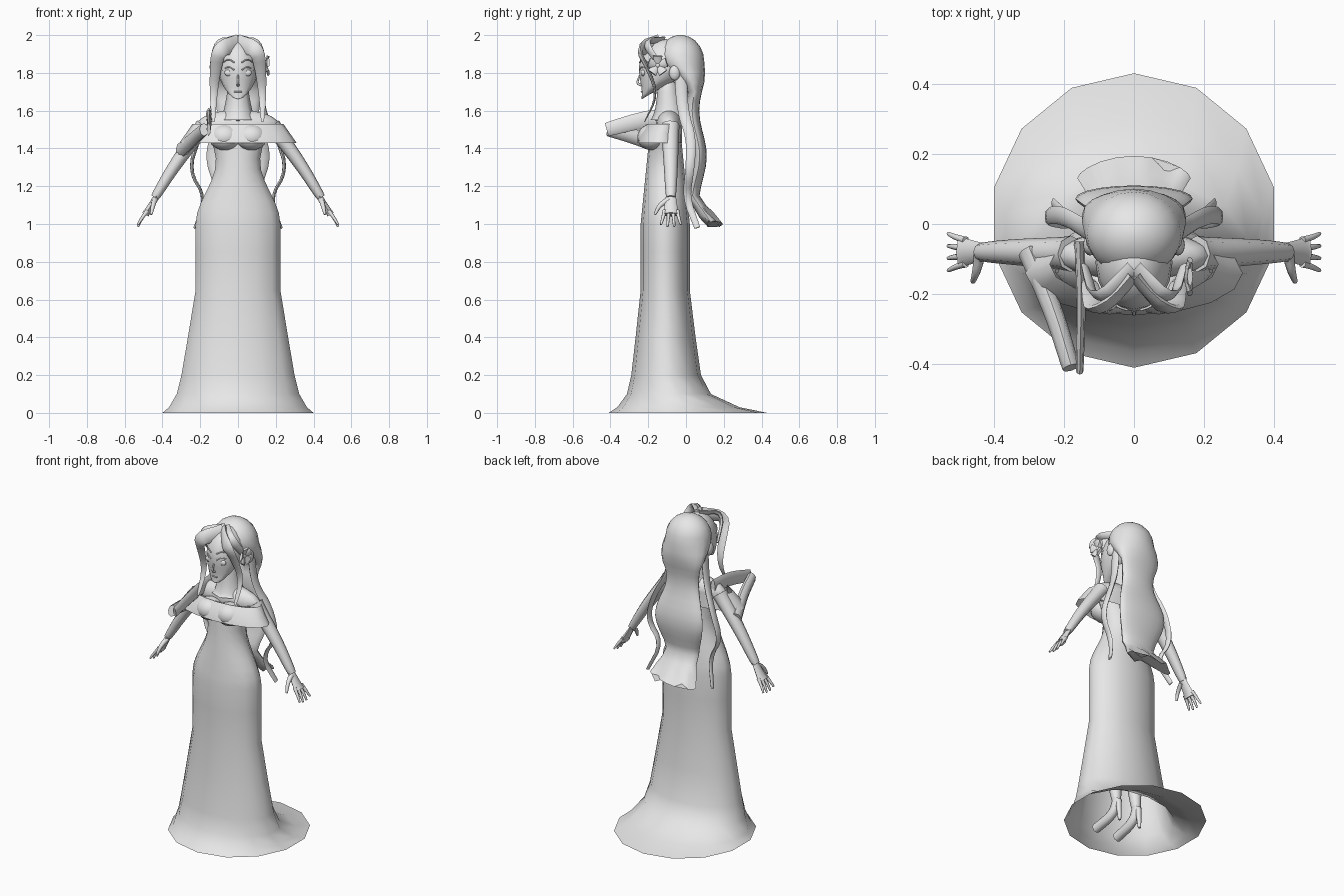
import bpy, bmesh, math
from mathutils import Vector

cube = bpy.data.objects.get("Cube")
if cube:
    bpy.data.objects.remove(cube, do_unlink=True)

tone = (0.8, 0.8, 0.8, 1)
grey = bpy.data.materials.new("plain grey")
grey.use_nodes = True
grey.diffuse_color = tone
grey.node_tree.nodes["Principled BSDF"].inputs["Base Color"].default_value = tone

FRONT = Vector((0, -1, 0))
SIDE = Vector((1, 0, 0))


def finish(name, bm):
    bmesh.ops.recalc_face_normals(bm, faces=bm.faces)
    mesh = bpy.data.meshes.new(name)
    bm.to_mesh(mesh)
    bm.free()
    mesh.materials.append(grey)
    mesh.shade_smooth()
    mesh.set_sharp_from_angle(angle=math.radians(50))
    part = bpy.data.objects.new(name, mesh)
    bpy.context.collection.objects.link(part)
    return part


def circle(count):
    angles = [math.tau * i / count for i in range(count)]
    return [(math.sin(a), math.cos(a)) for a in angles]


def bridge(name, rings, caps=True):
    """Join equal rings of points into a surface."""
    bm = bmesh.new()
    rows = [[bm.verts.new(point) for point in ring] for ring in rings]
    for low, high in zip(rows, rows[1:]):
        for i in range(len(low)):
            bm.faces.new((low[i - 1], low[i], high[i], high[i - 1]))
    if caps:
        bm.faces.new(rows[0])
        bm.faces.new(rows[-1])
    return finish(name, bm)


def loft(name, heights, rule, count=14, caps=False):
    """Stack ellipses; the rule gives half width, front and back at a height."""
    rings = []
    for z in heights:
        width, front, back = rule(z)
        middle, depth = (front + back) / 2, (back - front) / 2
        rings.append([(width * s, middle + depth * c, z) for s, c in circle(count)])
    return bridge(name, rings, caps)


def tube(name, path, start, end, flat=1, thin=SIDE, side=1, rounds=2):
    """Sweep a tapering oval along a rounded path, squashed along thin."""
    points = [Vector((x * side, y, z)) for x, y, z in path]
    for _ in range(rounds):
        cut = [points[0]]
        for a, b in zip(points, points[1:]):
            cut += [a.lerp(b, 0.25), a.lerp(b, 0.75)]
        points = cut + [points[-1]]
    last = len(points) - 1
    rings = []
    for i, p in enumerate(points):
        along = (points[min(i + 1, last)] - points[max(i - 1, 0)]).normalized()
        v = (thin - along * thin.dot(along)).normalized()
        u = along.cross(v)
        r = start + (end - start) * i / last
        rings.append([p + r * (u * s + v * c * flat) for s, c in circle(8)])
    return bridge(name, rings)


def ball(name, centre, radii):
    bm = bmesh.new()
    bmesh.ops.create_uvsphere(bm, u_segments=16, v_segments=10, radius=1)
    for v in bm.verts:
        v.co = Vector([c + r * q for c, r, q in zip(centre, radii, v.co)])
    return finish(name, bm)


# Gown: a flared hem with a train, then hips, waist and chest
def gown(z):
    if z >= 1:
        rise = z - 1
        return 0.175 + 0.055 * math.cos(rise * math.pi * 3), -0.24 + rise * 0.1, 0.02 - rise * 0.1
    flare = max(0, 1 - z / 0.65)
    train = flare ** 12
    return (0.23 + 0.11 * flare + 0.07 * train,
            -0.24 - 0.07 * flare - 0.1 * train,
            0.02 + 0.08 * flare + 0.33 * train)


def band(z):
    rise = z - 1.43
    return 0.31 - 0.7 * rise, -0.26 + 5 * rise ** 2, -0.02


loft("gown", [0, 0.03, 0.1, 0.2, 0.4, 0.65, 0.85] + [1 + 0.52 * i / 9 for i in range(10)], gown)
loft("shoulder_band", [1.43, 1.48, 1.53], band, 16)

# Shoulders, neck and face with a narrowed chin
ball("shoulders", (0, -0.09, 1.52), (0.22, 0.07, 0.085))
tube("neck", [(0, -0.09, 1.55), (0, -0.09, 1.62), (0, -0.1, 1.75)], 0.1, 0.04)
face = ball("face", (0, -0.11, 1.82), (0.11, 0.14, 0.16))
for v in face.data.vertices:
    low = max(0, 1.8 - v.co.z)
    v.co.x *= 1 - low * 2
    v.co.y -= low * 0.9 * (v.co.y + 0.25) / 0.14
tube("nose", [(0, -0.243, 1.79), (0, -0.262, 1.745), (0, -0.235, 1.735)], 0.004, 0.008)
tube("mouth", [(-0.02, -0.23, 1.7), (0, -0.238, 1.7), (0.02, -0.23, 1.7)], 0.004, 0.004, thin=FRONT)
ball("pendant", (0, -0.155, 1.56), (0.013, 0.012, 0.016))


# Hair: a rounded crown running into wavy lengths that flick out at the end
def tresses(z):
    dome = math.sqrt(max(0, 1 - (max(0, z - 1.86) / 0.141) ** 2))
    cover = min(1, max(0, (z - 1.7) / 0.16))
    wave = math.cos(13 * (z - 1.36))
    flick = max(0, 1.15 - z)
    back = 0.09 + 0.02 * wave + 0.7 * flick
    loose = Vector((0.14 + 0.028 * wave + 0.15 * flick, back - 0.075, back))
    crown = Vector((0.14 * dome, -0.03 - 0.125 * dome, -0.03 + 0.127 * dome))
    return loose.lerp(crown, cover)


hair = loft("long_hair", [1 + i / 20 for i in range(19)] + [1.94, 1.97, 1.99, 2], tresses, 20, True)
for v in hair.data.vertices:
    if v.co.z < 1.08:
        v.co.y -= v.co.x ** 2
        v.co.z += 0.02 * math.sin(v.co.x * 55)

# Paired parts
for side, tag in ((1, "left_"), (-1, "right_")):
    ball(tag + "bust", (side * 0.07, -0.18, 1.46), (0.085, 0.078, 0.07))
    ball(tag + "ear", (side * 0.125, -0.06, 1.8), (0.02, 0.03, 0.04))
    ball(tag + "eye", (side * 0.047, -0.226, 1.8), (0.025, 0.012, 0.018))
    for name, z in (("eyelid", 1.815), ("eyebrow", 1.855)):
        tube(tag + name, [(0.02, -0.245, z), (0.05, -0.235, z + 0.02), (0.08, -0.2, z)],
             0.004, 0.003, thin=FRONT, side=side)

    # Arm, palm, fingers and thumb
    tube(tag + "arm", [(0.18, -0.085, 1.52), (0.33, -0.08, 1.32), (0.44, -0.08, 1.14)],
         0.052, 0.024, 0.9, side=side)
    tube(tag + "palm", [(0.42, -0.08, 1.17), (0.46, -0.08, 1.1), (0.49, -0.08, 1.05)],
         0.02, 0.046, 0.45, side=side)
    for k in range(4):
        spread = (k - 1.5) * 0.022
        tube(tag + "finger", [(0.48, spread - 0.08, 1.07), (0.51, spread * 1.3 - 0.08, 1.03),
                              (0.53, spread * 1.6 - 0.08, 0.98 + abs(spread) / 2)],
             0.012, 0.005, side=side)
    tube(tag + "thumb", [(0.44, -0.09, 1.13), (0.45, -0.14, 1.1), (0.46, -0.165, 1.05)],
         0.018, 0.006, side=side)

    # Fringe running into a front lock, a curl over the brow, a loose side strand
    tube(tag + "fringe", [(0, -0.15, 1.95), (0.1, -0.26, 1.93), (0.12, -0.2, 1.82),
                          (0.13, -0.15, 1.68), (0.13, -0.22, 1.54)], 0.055, 0.005, 0.35, FRONT, side)
    tube(tag + "curl", [(0, -0.13, 1.97), (0.11, -0.23, 1.97), (0.14, -0.12, 1.82)],
         0.035, 0.015, 0.4, Vector((0, -1, 1)), side)
    tube(tag + "strand", [(0.11, -0.03, 1.84), (0.13, -0.02, 1.6), (0.21, 0.03, 1.45),
                          (0.26, 0.02, 1.28), (0.17, 0, 1.14), (0.23, 0.06, 0.98)],
         0.035, 0.015, 0.4, side=side)

    # Leg and heeled shoe
    tube(tag + "leg", [(0.075, -0.1, 0.95), (0.075, -0.1, 0.4), (0.075, -0.07, 0.14)],
         0.07, 0.025, side=side)
    tube(tag + "shoe", [(0.075, -0.06, 0.15), (0.075, -0.1, 0.06), (0.08, -0.25, 0.03)],
         0.03, 0.03, 0.9, side=side)
    tube(tag + "heel", [(0.075, -0.05, 0.13), (0.075, -0.04, 0)], 0.02, 0.008, side=side)

# Sleeve drape pulled forward on the right: a thin inner blade and an outer fold
tube("right_drape_inner", [(-0.155, -0.05, 1.56), (-0.15, -0.2, 1.56), (-0.155, -0.42, 1.5)],
     0.055, 0.035, 0.3)
tube("right_drape_outer", [(-0.18, -0.41, 1.5), (-0.225, -0.26, 1.46), (-0.3, -0.08, 1.39)],
     0.035, 0.045, 0.7)

# Flower above the left ear
heart = Vector((0.145, -0.15, 1.84))
ball("flower_heart", heart, (0.014, 0.014, 0.014))
for s, c in circle(5):
    tip = heart + Vector((0.015, -0.05 * s, 0.05 * c))
    tube("petal", [heart, heart.lerp(tip, 0.5), tip], 0.015, 0.027, 0.3)
